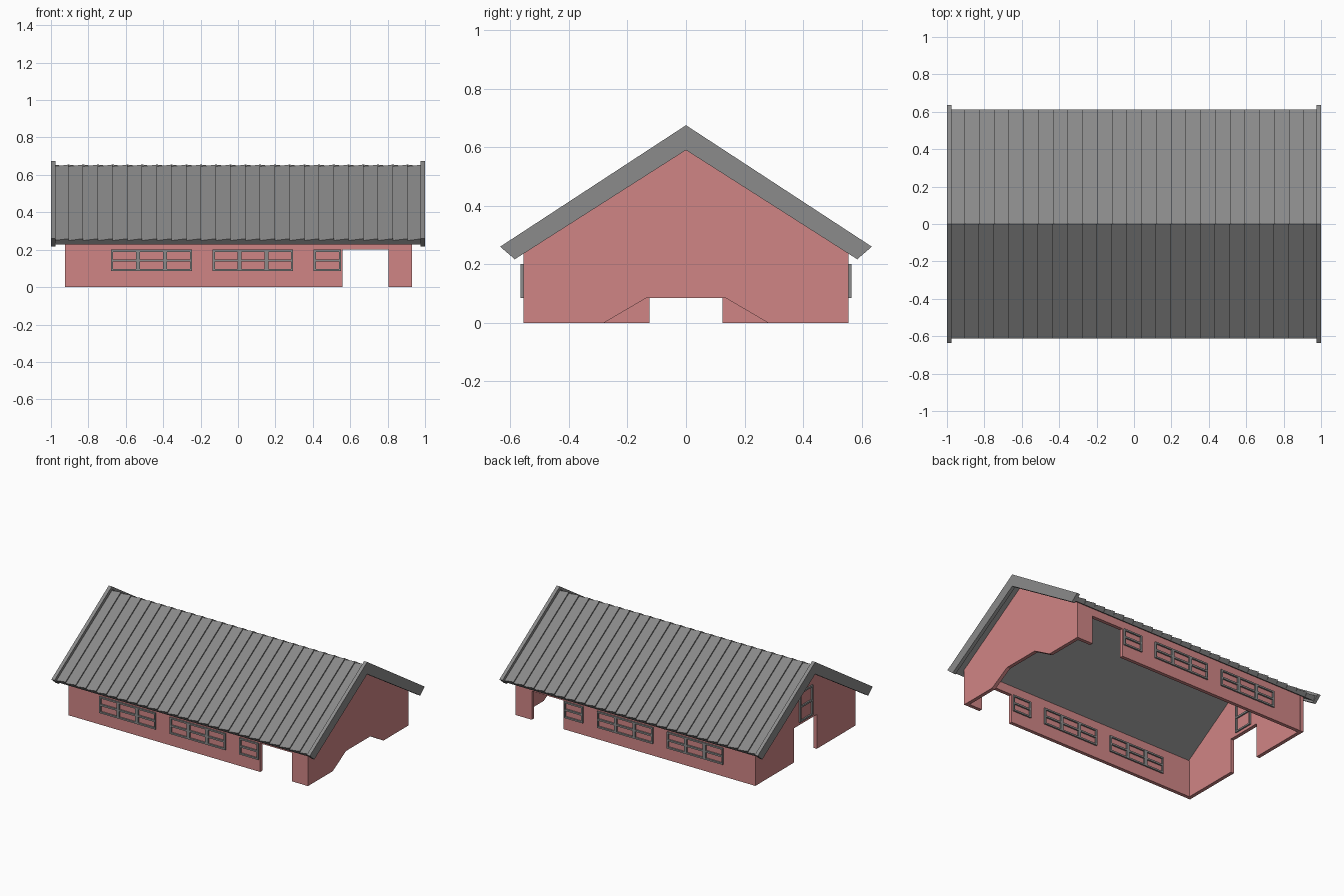
import bpy
import bmesh

cube = bpy.data.objects.get("Cube")
if cube:
    bpy.data.objects.remove(cube, do_unlink=True)


def material(name, rgb):
    mat = bpy.data.materials.new(name)
    mat.use_nodes = True
    color = (*rgb, 1)
    mat.diffuse_color = color
    mat.node_tree.nodes["Principled BSDF"].inputs["Base Color"].default_value = color
    return mat


PINK = material("pink wall", (0.63, 0.235, 0.235))
GREY = material("grey roof and trim", (0.26, 0.26, 0.26))


def finish(name, bm, mat):
    bmesh.ops.recalc_face_normals(bm, faces=bm.faces)
    mesh = bpy.data.meshes.new(name)
    bm.to_mesh(mesh)
    bm.free()
    mesh.materials.append(mat)
    obj = bpy.data.objects.new(name, mesh)
    bpy.context.collection.objects.link(obj)
    return obj


def add_prism(bm, outline, axis, start, end):
    """Extrude a 2D outline along x (outline in y, z) or y (outline in x, z)."""
    def place(p, d):
        return (d, p[0], p[1]) if axis == "x" else (p[0], d, p[1])
    near = [bm.verts.new(place(p, start)) for p in outline]
    far = [bm.verts.new(place(p, end)) for p in outline]
    bm.faces.new(near)
    bm.faces.new(far[::-1])
    for i in range(len(outline)):
        j = (i + 1) % len(outline)
        bm.faces.new((near[i], far[i], far[j], near[j]))


def prism(name, outline, axis, start, end, mat):
    bm = bmesh.new()
    add_prism(bm, outline, axis, start, end)
    return finish(name, bm, mat)


def rect(u0, u1, z0, z1):
    return [(u0, z0), (u1, z0), (u1, z1), (u0, z1)]


X0, X1, HALF, WALL = -0.925, 0.93, 0.555, 0.025
SLOPE, PEAK, UNDER = 0.647, 0.655, 0.612
EAVE = UNDER - SLOPE * HALF


# Gable walls: one with a splayed opening, one with a doorway
def gable(name, opening, x):
    shape = [(-HALF, 0)] + opening + [(HALF, 0), (HALF, EAVE), (0, UNDER), (-HALF, EAVE)]
    prism(name, shape, "x", x, x + WALL, PINK)


gable("left_gable_wall", [(-0.28, 0), (-0.135, 0.085), (0.135, 0.085), (0.28, 0)], X1 - WALL)
gable("right_gable_wall", [(-0.125, 0), (-0.125, 0.24), (0.125, 0.24), (0.125, 0)], X0)


# Window: a frame of bars around recessed panes
def window(name, axis, u0, u1, z0, z1, columns, outer, inner):
    bm = bmesh.new()
    edge, post, rail = 0.011, 0.022, 0.012
    mid = (z0 + z1) / 2
    for a, b in ((z0, z0 + edge), (mid - rail / 2, mid + rail / 2), (z1 - edge, z1)):
        add_prism(bm, rect(u0, u1, a, b), axis, outer, inner)
    for i in range(columns + 1):
        c = u0 + (u1 - u0) * i / columns
        a, b = max(u0, c - post / 2), min(u1, c + post / 2)
        for low, high in ((z0 + edge, mid - rail / 2), (mid + rail / 2, z1 - edge)):
            add_prism(bm, rect(a, b, low, high), axis, outer, inner)
    finish(name + "_frame", bm, GREY)
    depth = inner - outer
    prism(name + "_panes", rect(u0 + 0.004, u1 - 0.004, z0 + 0.004, z1 - 0.004), axis,
          outer + depth * 0.3, outer + depth * 0.7, GREY)


# Long walls with a side passage and three windows each
top = EAVE + SLOPE * WALL / 2
long_wall = [(X0, 0), (0.56, 0), (0.56, 0.2), (0.805, 0.2), (0.805, 0), (X1, 0), (X1, top), (X0, top)]
for side, s in (("front", -1), ("back", 1)):
    prism(side + "_wall", long_wall, "y", s * (HALF - 0.0005), s * (HALF - WALL), PINK)
    for i, (a, b, n) in enumerate(((-0.68, -0.245, 3), (-0.135, 0.295, 3), (0.405, 0.55, 1))):
        window(f"{side}_window_{i + 1}", "y", a, b, 0.085, 0.2, n, s * 0.565, s * 0.52)
window("gable_window", "x", -0.072, 0.072, 0.26, 0.47, 1, X0 - 0.01, X0 + WALL + 0.01)


# Roof slopes of overlapping strips, each strip rising slightly to one side
STRIPS, END, STEP = 25, 0.985, 0.01
EDGE_Y = 0.612
for side, s in (("front", -1), ("back", 1)):
    bm = bmesh.new()
    width = 2 * END / STRIPS
    for i in range(STRIPS):
        rings = []
        for x, drop in ((-END + i * width, STEP), (-END + (i + 1) * width, 0)):
            ring = [(0, PEAK - drop), (EDGE_Y, PEAK - drop - SLOPE * EDGE_Y),
                    (EDGE_Y - 0.02, UNDER - SLOPE * (EDGE_Y - 0.02)), (0, UNDER)]
            # the back slope is the front slope turned half way round
            rings.append([bm.verts.new((-s * x, s * y, z)) for y, z in ring])
        a, b = rings
        bm.faces.new(a)
        bm.faces.new(b[::-1])
        for k in range(4):
            j = (k + 1) % 4
            bm.faces.new((a[k], b[k], b[j], a[j]))
    finish(side + "_roof_slope", bm, GREY)

# Barge boards along both gable ends
board = [(0, 0.675), (0.635, 0.26), (0.585, 0.217), (0, 0.59), (-0.585, 0.217), (-0.635, 0.26)]
for name, s in (("left_barge_board", 1), ("right_barge_board", -1)):
    prism(name, board, "x", s * 0.976, s, GREY)
